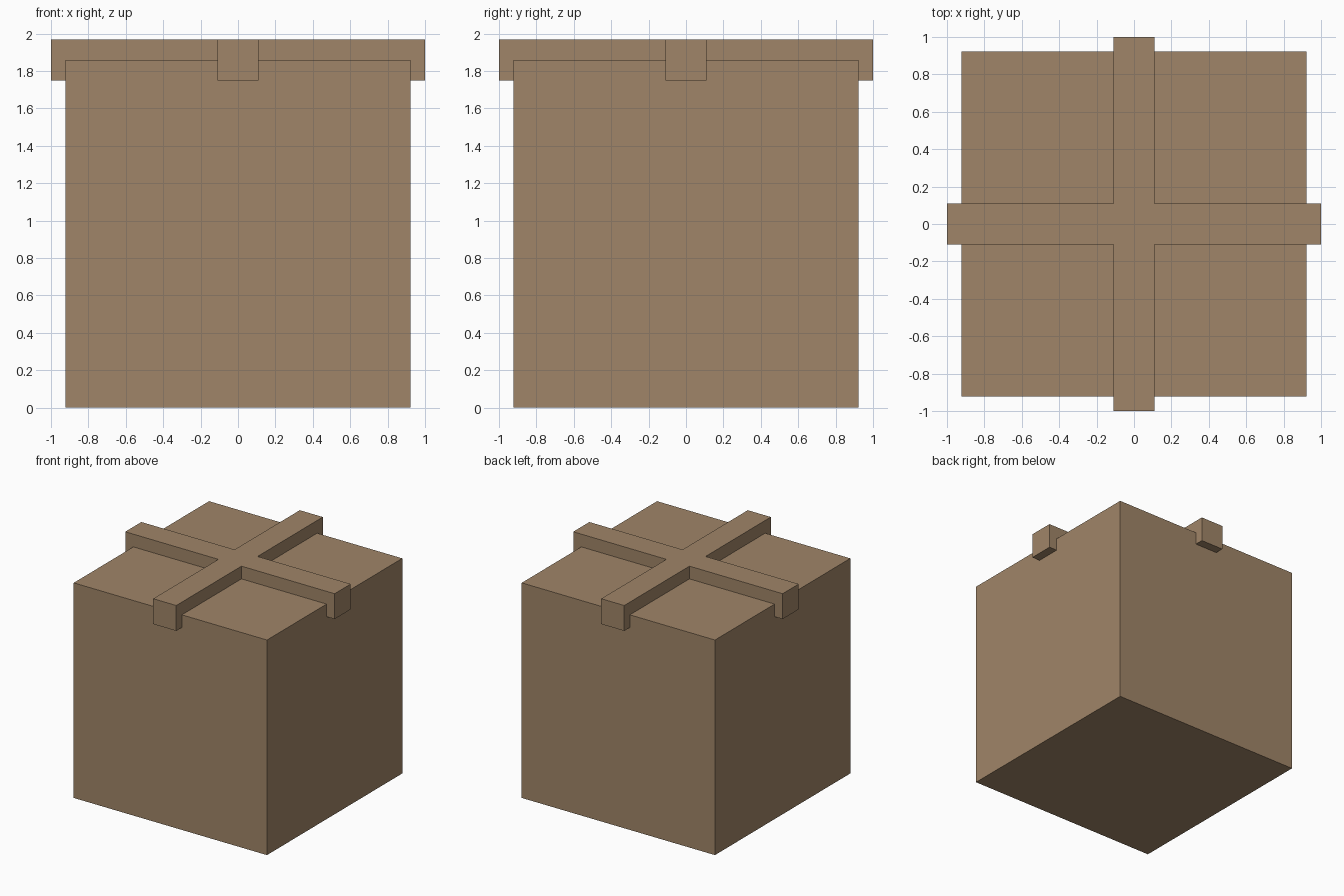
import bpy
import bmesh

cube = bpy.data.objects.get("Cube")
if cube:
    bpy.data.objects.remove(cube, do_unlink=True)

HALF = 0.923      # half width of the box
BOX_TOP = 1.857
STRAP = 0.11      # half width and thickness of the straps
REACH = 1.0       # strap end from centre
HOOK = 0.109      # drop of the strap ends over the box edge

cardboard = bpy.data.materials.new("cardboard_brown")
cardboard.use_nodes = True
colour = (0.352, 0.235, 0.138, 1)
cardboard.diffuse_color = colour
bsdf = cardboard.node_tree.nodes["Principled BSDF"]
bsdf.inputs["Base Color"].default_value = colour
bsdf.inputs["Roughness"].default_value = 0.9


def add_object(name, bm):
    bmesh.ops.recalc_face_normals(bm, faces=bm.faces)
    mesh = bpy.data.meshes.new(name)
    bm.to_mesh(mesh)
    bm.free()
    mesh.materials.append(cardboard)
    bpy.context.collection.objects.link(bpy.data.objects.new(name, mesh))


def extrude(bm, faces, dz):
    geom = bmesh.ops.extrude_face_region(bm, geom=faces, use_keep_orig=False)["geom"]
    verts = [g for g in geom if isinstance(g, bmesh.types.BMVert)]
    bmesh.ops.translate(bm, verts=verts, vec=(0, 0, dz))
    bmesh.ops.delete(bm, geom=[f for f in faces if f.is_valid], context='FACES_ONLY')


# Box body
bm = bmesh.new()
bmesh.ops.create_cube(bm, size=1)
bmesh.ops.scale(bm, verts=bm.verts, vec=(2 * HALF, 2 * HALF, BOX_TOP))
bmesh.ops.translate(bm, verts=bm.verts, vec=(0, 0, BOX_TOP / 2))
add_object("box_body", bm)

# Crossed straps: a plus-shaped slab, with its four ends hooked over the box
bm = bmesh.new()
stops = (-REACH, -HALF, -STRAP, STRAP, HALF, REACH)
spans = list(zip(stops, stops[1:]))
middle = (-STRAP, STRAP)
cells = [(s, middle) for s in spans] + [(middle, s) for s in spans if s != middle]
for (x0, x1), (y0, y1) in cells:
    corners = ((x0, y0), (x1, y0), (x1, y1), (x0, y1))
    bm.faces.new([bm.verts.new((x, y, BOX_TOP)) for x, y in corners])
bmesh.ops.remove_doubles(bm, verts=bm.verts, dist=0.001)

base = list(bm.faces)
copy = bmesh.ops.duplicate(bm, geom=base)["geom"]
extrude(bm, [f for f in copy if isinstance(f, bmesh.types.BMFace)], STRAP)
bmesh.ops.remove_doubles(bm, verts=bm.verts, dist=0.001)

ends = [f for f in bm.faces
        if all(abs(v.co.z - BOX_TOP) < 0.001 for v in f.verts)
        and max(map(abs, f.calc_center_median().xy)) > HALF]
extrude(bm, ends, -HOOK)
add_object("crossed_straps", bm)
